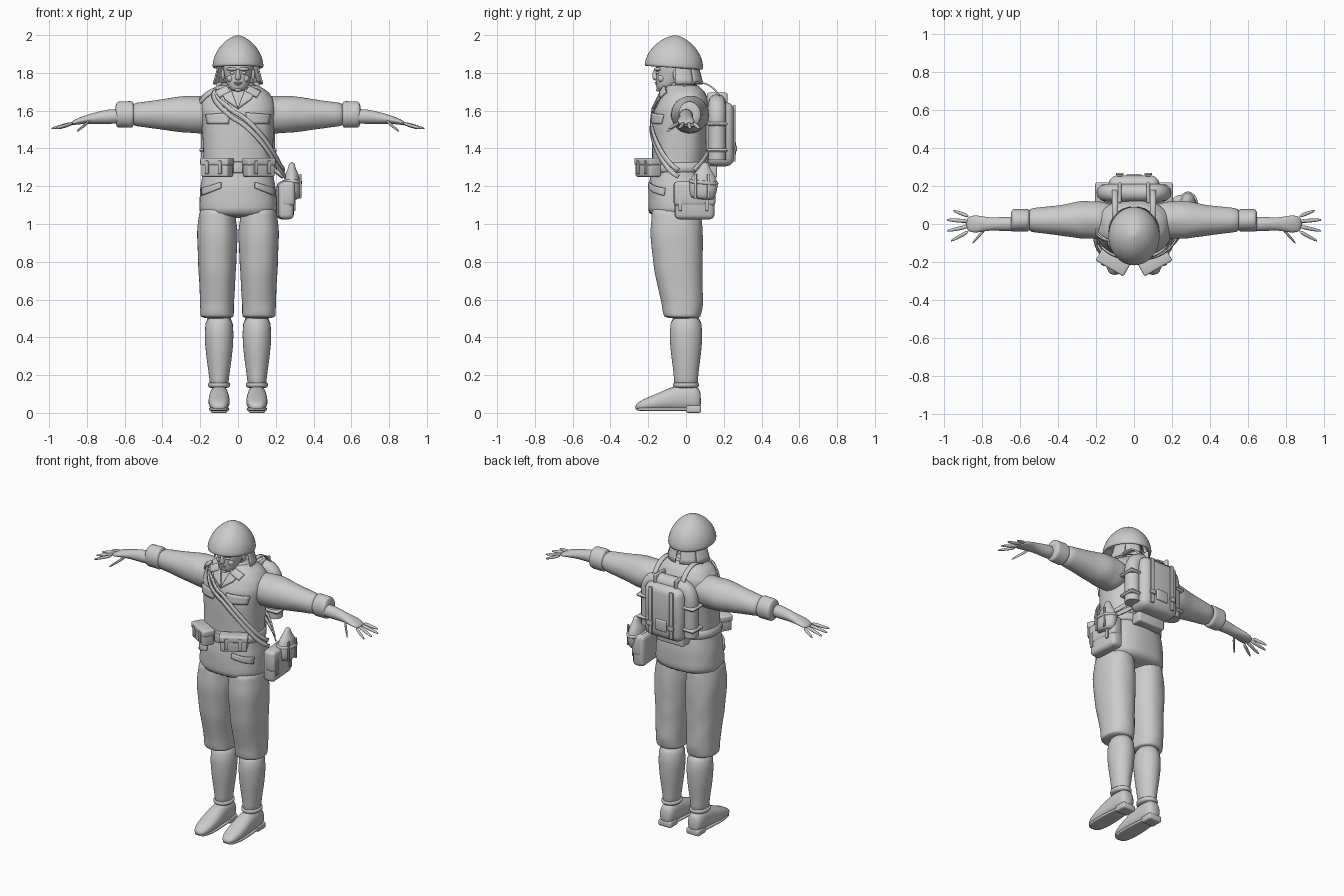
import bpy, bmesh, math
from math import radians, sin, cos
from mathutils import Vector, Matrix, noise

if "Cube" in bpy.data.objects:
    bpy.data.objects.remove(bpy.data.objects["Cube"])

GREY = bpy.data.materials.new("plain grey")
GREY.use_nodes = True
COLOUR = (.6, .6, .6, 1)
GREY.diffuse_color = COLOUR
GREY.node_tree.nodes["Principled BSDF"].inputs["Base Color"].default_value = COLOUR


def finish(name, bm, smooth_levels=0, thickness=0, sharp_angle=180):
    bmesh.ops.recalc_face_normals(bm, faces=bm.faces)
    mesh = bpy.data.meshes.new(name)
    bm.to_mesh(mesh)
    bm.free()
    for polygon in mesh.polygons:
        polygon.use_smooth = True
    mesh.set_sharp_from_angle(angle=radians(sharp_angle))
    mesh.materials.append(GREY)
    obj = bpy.data.objects.new(name, mesh)
    bpy.context.collection.objects.link(obj)
    if thickness:
        solid = obj.modifiers.new("thickness", 'SOLIDIFY')
        solid.thickness, solid.offset = thickness, 0
    if smooth_levels:
        subdivision = obj.modifiers.new("smooth", 'SUBSURF')
        subdivision.levels = subdivision.render_levels = smooth_levels
    return obj


def super_point(angle, radius_u, radius_v, power):
    c, s = cos(angle), sin(angle)
    return (radius_u * math.copysign(abs(c) ** (2 / power), c),
            radius_v * math.copysign(abs(s) ** (2 / power), s))


def blend(start, end, amount):
    return [p + (q - p) * amount for p, q in zip(start, end)]


def full_ring(t, radius_u, radius_v, shift_v=0, shift_u=0):
    return (t, radius_u, radius_v, shift_v, shift_u)


# Skin over rings of (position along axis, radius u, radius v, shift v, shift u)
def loft(name, rings, origin=(0, 0, 0), axis='Z', side=1, segments=24, power=2, wrinkle=0, tilt=0):
    rings = [full_ring(*ring) for ring in rings]
    if wrinkle:
        rings = [blend(a, b, k / 3) for a, b in zip(rings, rings[1:]) for k in range(3)] + rings[-1:]
    bm = bmesh.new()
    loops = []
    for t, radius_u, radius_v, shift_v, shift_u in rings:
        loop = []
        for i in range(segments):
            u, v = super_point(math.tau * i / segments, radius_u, radius_v, power)
            swell = 1 + wrinkle * noise.noise(Vector((u, v, t)) * 15)
            u, v = shift_u + u * swell, shift_v + v * swell
            local = {'Z': (u, v, t), 'X': (t, u, v), 'Y': (u, t, v)}[axis]
            x, y, z = Vector(local) + Vector(origin)
            loop.append(bm.verts.new((x * side, y, z)))
        loops.append(loop)
    for lower, upper in zip(loops, loops[1:]):
        for i in range(segments):
            j = (i + 1) % segments
            bm.faces.new((lower[i], lower[j], upper[j], upper[i]))
    bm.faces.new(loops[0])
    bm.faces.new(loops[-1])
    bmesh.ops.rotate(bm, verts=bm.verts, cent=origin, matrix=Matrix.Rotation(radians(tilt), 3, 'X'))
    return finish(name, bm, smooth_levels=1)


def box(name, location, size, turn=0, bevel=.01):
    bm = bmesh.new()
    bmesh.ops.create_cube(bm, size=1)
    bmesh.ops.scale(bm, vec=size, verts=bm.verts)
    bmesh.ops.bevel(bm, geom=bm.edges[:], offset=bevel, segments=3, profile=.5, affect='EDGES')
    obj = finish(name, bm, sharp_angle=35)
    obj.location = location
    obj.rotation_euler.z = radians(turn)


def ball(name, location, size):
    bm = bmesh.new()
    bmesh.ops.create_uvsphere(bm, u_segments=16, v_segments=10, radius=1)
    bmesh.ops.scale(bm, vec=size, verts=bm.verts)
    finish(name, bm).location = location


def sheet(name, position, columns, rows, thickness):
    bm = bmesh.new()
    verts = [[bm.verts.new(position(i / columns, j / rows)) for j in range(rows + 1)]
             for i in range(columns + 1)]
    for left, right in zip(verts, verts[1:]):
        for j in range(rows):
            bm.faces.new((left[j], right[j], right[j + 1], left[j + 1]))
    finish(name, bm, thickness=thickness, sharp_angle=50)


def ribbon(name, points, normals, width):
    last = len(points) - 1

    def position(u, v):
        i = round(u * last)
        tangent = points[min(i + 1, last)] - points[max(i - 1, 0)]
        return points[i] + tangent.cross(normals[i]).normalized() * (v - .5) * width
    sheet(name, position, last, 1, .008)


# Jacket body
BODY = Vector((0, -.04, 1))
BODY_POWER = 2.4
TORSO = [full_ring(*ring) for ring in (
    (.03, .21, .16), (.2, .2, .16), (.31, .18, .14), (.5, .19, .15, .01),
    (.6, .2, .15, .02), (.66, .19, .13, .03), (.7, .16, .11, .03), (.74, .1, .08, .02))]
loft("jacket", TORSO, BODY, power=BODY_POWER, wrinkle=.03, segments=36)


def torso_ring(height):
    for lower, upper in zip(TORSO, TORSO[1:]):
        if height <= upper[0]:
            return blend(lower, upper, (height - lower[0]) / (upper[0] - lower[0]))
    return TORSO[-1]


def on_torso(angle, height, gap):
    _, radius_x, radius_y, shift, _ = torso_ring(height)
    x, y = super_point(angle, radius_x + gap, radius_y + gap, BODY_POWER)
    return BODY + Vector((x, y + shift, height))


# Thin cloth piece laid on the chest, from corners of (x, height above the hem line)
def patch(name, corners, side=1, gap=.006):
    a, b, c, d = corners

    def position(u, v):
        x, height = blend(blend(a, b, u), blend(d, c, u), v)
        _, radius_x, radius_y, shift, _ = torso_ring(height)
        reach = min(x / radius_x, 1) ** BODY_POWER
        y = shift - (radius_y + gap) * (1 - reach) ** (1 / BODY_POWER)
        return BODY + Vector((x * side, y, height))
    sheet(name, position, 8, 4, .014)


# Belt, neck and collar
loft("belt", [(.27, .18, .14), (.27, .2, .16), (.33, .19, .16), (.33, .18, .14)], BODY, power=BODY_POWER)
box("belt_buckle", (0, -.2, 1.3), (.05, .02, .06), bevel=.004)
loft("neck", [(0, .06, .06), (.15, .06, .06)], (0, -.04, 1.65))
loft("collar", [(0, .1, .08), (.03, .1, .08), (.05, .08, .07), (.05, .07, .06), (0, .07, .06)], (0, -.02, 1.7))


def finger(name, side, x, y, z, degrees, length, drop):
    heading = radians(degrees)
    rings = [(length * k * cos(heading), size, size * .9, -drop * k, length * k * sin(heading))
             for k, size in ((0, .013), (.6, .011), (.9, .008), (1, .003))]
    loft(name, rings, (x, y, z), 'X', side, segments=8)


for side, label in ((1, "left"), (-1, "right")):
    # Sleeve, forearm and hand
    arm = (0, .02, 1.58)
    loft(label + "_sleeve", [(.1, .08, .07), (.18, .1, .1), (.28, .1, .1), (.4, .08, .08), (.57, .06, .06)],
         arm, 'X', side, wrinkle=.06)
    loft(label + "_cuff", [(.55, .05, .05), (.56, .06, .07), (.64, .06, .07), (.65, .04, .04)],
         arm, 'X', side, wrinkle=.05)
    loft(label + "_hand", [(.6, .04, .04, .02), (.68, .04, .04, .02), (.76, .03, .03, .01),
                           (.83, .05, .02), (.89, .04, .01, -.02)], (0, 0, 1.55), 'X', side)
    for i, length in enumerate((.09, .12, .12, .11)):
        finger(f"{label}_finger_{i + 1}", side, .87, .04 - i * .026, 1.535, 20 - i * 16, length, .03)
    finger(label + "_thumb", side, .78, -.02, 1.55, -48, .11, .06)

    # Trouser leg, boot shaft and shoe
    loft(label + "_trouser_leg", [(1.1, .09, .13, -.02), (.95, .11, .14, -.02), (.75, .1, .13, -.01),
                                  (.58, .09, .11, .01), (.51, .09, .1, .01), (.5, .06, .07, .02)],
         (.11, -.03, 0), 'Z', side, power=2.2, wrinkle=.05)
    ankle = (.1, 0, 0)
    loft(label + "_boot_shaft", [(.53, .07, .08), (.42, .08, .09), (.3, .07, .08), (.18, .05, .06), (.12, .05, .07)],
         ankle, 'Z', side)
    loft(label + "_boot_top", [(.13, .05, .06), (.14, .06, .07), (.16, .06, .07), (.16, .05, .06)],
         ankle, 'Z', side)
    loft(label + "_shoe", [(.08, .03, .05), (.06, .05, .07, .02), (-.06, .05, .07, .02), (-.13, .06, .05),
                           (-.24, .05, .03, -.02), (-.27, .02, .01, -.03)], (.1, 0, .06), 'Y', side, power=2.3)
    loft(label + "_sole", [(.08, .04, .01), (-.05, .05, .01), (-.2, .06, .01), (-.27, .03, .01)],
         (.1, 0, .02), 'Y', side, power=4)
    box(label + "_heel", (.1 * side, .04, .02), (.09, .08, .04))

    # Pocket flaps and lapels
    patch(label + "_breast_pocket_flap", [(.05, .53), (.16, .53), (.17, .58), (.04, .59)], side)
    patch(label + "_hip_pocket_flap", [(.09, .19), (.19, .15), (.19, .19), (.09, .22)], side)
    patch(label + "_lapel", [(0, .61), (.07, .66), (.09, .7), (.04, .72)], side, .012)
    patch(label + "_collar_wing", [(.04, .7), (.1, .67), (.12, .7), (.06, .73)], side, .016)

    # Cartridge pouch on the belt
    turn = 30 * side
    pouch = Vector((.11 * side, -.2, 1.3))
    box(label + "_cartridge_pouch", pouch, (.16, .07, .1), turn)
    box(label + "_pouch_lid", pouch + Vector((0, 0, .03)), (.17, .08, .04), turn)
    for offset in (-.04, .04):
        tab = Matrix.Rotation(radians(turn), 3, 'Z') @ Vector((offset, -.04, 0))
        box(label + "_pouch_tab", pouch + tab, (.02, .01, .07), turn, .003)

    # Face halves
    ball(label + "_ear", (.08 * side, -.05, 1.79), (.01, .02, .03))
    ball(label + "_brow", (.03 * side, -.15, 1.82), (.03, .02, .01))
    ball(label + "_eye", (.03 * side, -.15, 1.8), (.014, .01, .008))
    ball(label + "_cheek", (.04 * side, -.13, 1.77), (.02, .02, .02))

    # Neck cloth hanging under the helmet
    for strip, first in (("side", -8), ("rear", 38)):
        def cloth(u, v):
            angle, flare = radians(first + 45 * u), .03 * v
            return (side * cos(angle) * (.1 + flare), sin(angle) * (.1 + flare) - .04, 1.85 - .11 * v)
        sheet(f"{label}_{strip}_neck_cloth", cloth, 6, 4, .008)

    # Knapsack straps
    arc = [radians(20 + 10 * k) for k in range(14)]
    normals = [Vector((0, cos(a), sin(a))) for a in arc]
    points = [Vector((.1 * side, .06, 1.62)) + n * .13 for n in normals]
    ribbon(label + "_shoulder_strap", points, normals, .03)
    strap_x = .075 * side
    box(label + "_knapsack_strap", (strap_x, .257, 1.48), (.026, .012, .3), bevel=.004)
    box(label + "_strap_buckle", (strap_x, .264, 1.4), (.04, .012, .03), bevel=.004)
    for z in (1.39, 1.53):
        box(label + "_roll_strap", (.15 * side, .165, z), (.11, .11, .02))
    box(label + "_top_roll_strap", (strap_x, .165, 1.64), (.02, .11, .11))

# Head and face
loft("head", [(0, .03, .03, -.06), (.03, .06, .06, -.04), (.08, .07, .09, -.01), (.12, .08, .1), (.18, .08, .1)],
     (0, -.06, 1.7))
loft("nose", [(0, .01, .01), (.01, .02, .02), (.04, .01, .02), (.06, .01, .01)], (0, -.16, 1.76), segments=10)
for name, y, z, width in (("upper_lip", -.155, 1.748, .024), ("lower_lip", -.15, 1.738, .02)):
    ball(name, (0, y, z), (width, .012, .005))
ball("chin", (0, -.14, 1.71), (.02, .02, .01))

# Helmet: hollow rim, then a dome that narrows toward the crown
dome = [(.05, .1, .12), (0, .12, .14)]
for k in range(10):
    angle = radians(9.5 * k)
    spread = cos(angle) ** 1.3
    dome.append((.175 * sin(angle), .137 * spread, .157 * spread))
loft("helmet", dome, (0, -.065, 1.825), segments=36, tilt=-4)

# Knapsack with blanket roll
box("knapsack", (0, .18, 1.475), (.27, .15, .34), bevel=.045)
box("knapsack_lid", (0, .22, 1.52), (.25, .07, .22), bevel=.03)
box("knapsack_small_pocket", (0, .256, 1.4), (.08, .016, .07), bevel=.006)
roll = bpy.data.curves.new("blanket_roll", 'CURVE')
roll.dimensions, roll.bevel_depth, roll.bevel_resolution, roll.use_fill_caps = '3D', .047, 4, True
rise = [(.15, 1.34), (.15, 1.46), (.15, 1.64)]
spine = rise + [(0, 1.64)] + [(-x, z) for x, z in reversed(rise)]
spline = roll.splines.new('NURBS')
spline.points.add(len(spine) - 1)
for point, (x, z) in zip(spline.points, spine):
    point.co = (x, .165, z, 1)
spline.order_u, spline.use_endpoint_u = 3, True
roll.materials.append(GREY)
bpy.context.collection.objects.link(bpy.data.objects.new("blanket_roll", roll))
box("rear_cartridge_pouch", (0, .13, 1.29), (.19, .07, .09))
box("rear_pouch_lid", (0, .14, 1.32), (.2, .07, .03))

# Cross straps from right shoulder to left hip
for name, lift in (("bag_strap", 0), ("canteen_strap", .036)):
    for part, start, stop in (("front", -140, 0), ("back", 220, 20)):
        steps = [k / 24 for k in range(25)]
        angles = [radians(start + (stop - start) * t) for t in steps]
        points = [on_torso(a, .71 - .46 * t + lift * min(1, 4 * t), .01 + .05 * t ** 5)
                  for a, t in zip(angles, steps)]
        ribbon(f"{name}_{part}", points, [Vector((cos(a), sin(a), 0)) for a in angles], .024)

# Bread bag and canteen on the left hip
box("bread_bag", (.25, .045, 1.125), (.08, .21, .2), 4, .025)
box("bread_bag_flap", (.26, .045, 1.16), (.07, .22, .13), 4, .02)
for y in (-.03, .11):
    box("bread_bag_strap", (.3, y, 1.12), (.01, .02, .1), 4, .003)
flask = (.285, .085, 1.13)
loft("canteen", [(0, .03, .05), (.01, .05, .07), (.09, .05, .08), (.1, .04, .07), (.13, .04, .06),
                 (.16, .02, .03), (.2, .015, .015)], flask, tilt=-5)
loft("canteen_cup_rim", [(.08, .05, .07), (.08, .055, .08), (.1, .055, .08), (.1, .05, .07)], flask, tilt=-5)
for y in (.05, .12):
    box("canteen_harness", (.33, y, 1.2), (.01, .015, .13), bevel=.003)
